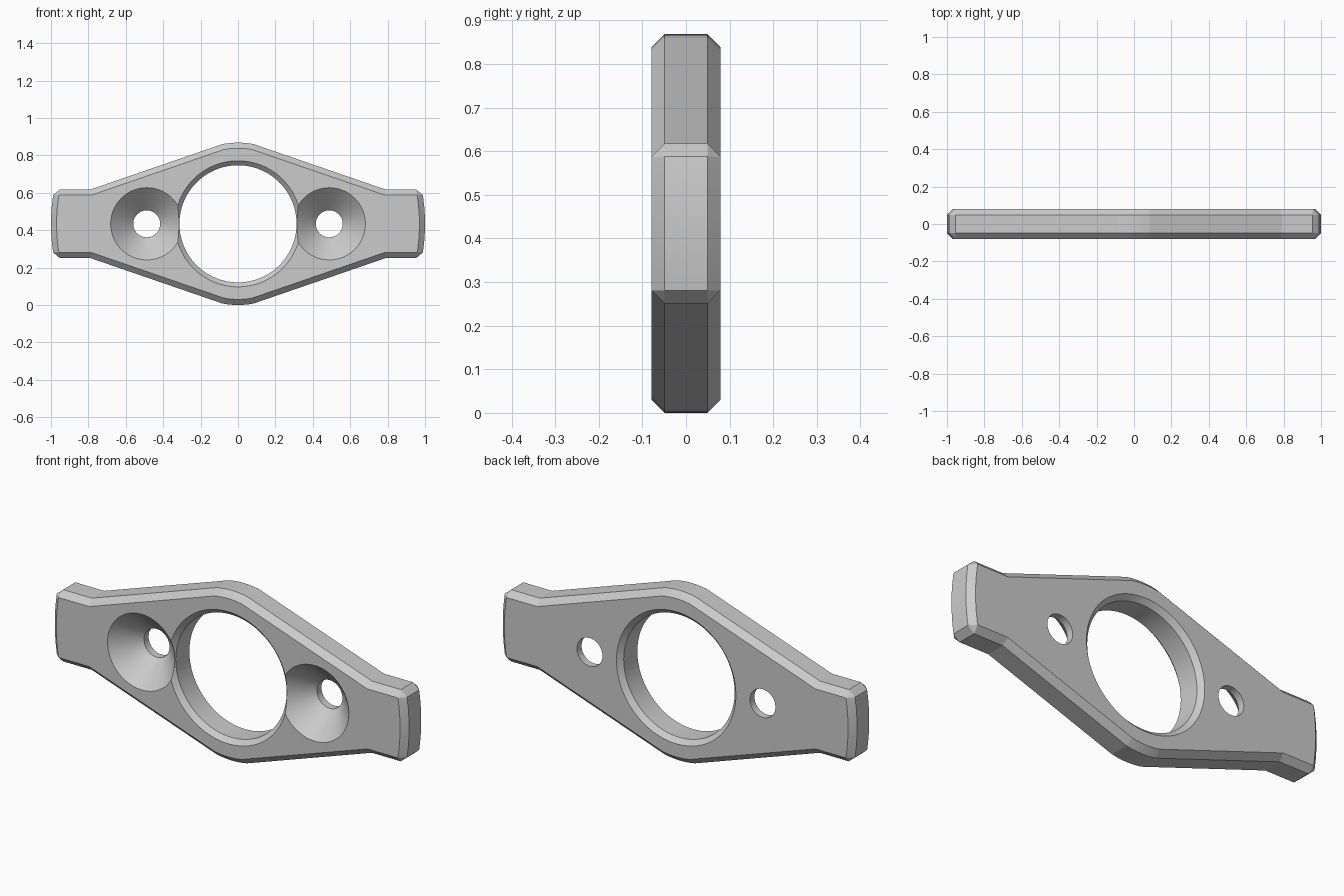
import bpy, bmesh
from math import sin, cos, pi, asin, radians

if "Cube" in bpy.data.objects:
    bpy.data.objects.remove(bpy.data.objects["Cube"])

MID_Z = 0.434
HALF_T = 0.079
CHAMFER = 0.03

metal = bpy.data.materials.new("light grey metal")
metal.use_nodes = True
grey = (0.6, 0.6, 0.6, 1)
metal.diffuse_color = grey
metal.node_tree.nodes["Principled BSDF"].inputs["Base Color"].default_value = grey


def make_object(name, bm, location=(0, 0, 0)):
    bmesh.ops.recalc_face_normals(bm, faces=bm.faces)
    mesh = bpy.data.meshes.new(name)
    bm.to_mesh(mesh)
    bm.free()
    mesh.materials.append(metal)
    obj = bpy.data.objects.new(name, mesh)
    obj.location = location
    bpy.context.collection.objects.link(obj)
    return obj


def lathe_cutter(name, profile, x, steps=128):
    """Solid turned about the y axis from (radius, y) points."""
    bm = bmesh.new()
    rings = [[bm.verts.new((r * cos(2 * pi * i / steps), y, r * sin(2 * pi * i / steps)))
              for i in range(steps)] for r, y in profile]
    for a, b in zip(rings, rings[1:]):
        for i in range(steps):
            j = (i + 1) % steps
            bm.faces.new((a[i], a[j], b[j], b[i]))
    bm.faces.new(rings[0])
    bm.faces.new(rings[-1])
    obj = make_object(name, bm, (x, 0, MID_Z))
    obj.hide_render = True
    obj.hide_viewport = True
    return obj


def arc(radius, start, end, steps):
    return [(radius * cos(start + (end - start) * i / steps),
             radius * sin(start + (end - start) * i / steps)) for i in range(steps + 1)]


# Plate outline: bowed ends, straight tabs, slopes and rounded crown
tab = asin(0.183)
crown = asin(0.085 / MID_Z)
upper = arc(1, 0, tab, 4) + [(0.79, 0.183)] + arc(MID_Z, pi / 2 - crown, pi / 2, 4)
upper += [(-x, z) for x, z in reversed(upper[:-1])]
outline = upper + [(x, -z) for x, z in reversed(upper[1:-1])]

bm = bmesh.new()
face = bm.faces.new([bm.verts.new((x, -HALF_T, z)) for x, z in outline])
extruded = bmesh.ops.extrude_face_region(bm, geom=[face], use_keep_orig=True)["geom"]
bmesh.ops.translate(bm, vec=(0, 2 * HALF_T, 0),
                    verts=[g for g in extruded if isinstance(g, bmesh.types.BMVert)])
plate = make_object("mounting_plate", bm, (0, 0, MID_Z))

# Chamfer on the rim and the tab corners
bevel = plate.modifiers.new("chamfer", "BEVEL")
bevel.width = CHAMFER
bevel.segments = 1
bevel.limit_method = "ANGLE"
bevel.angle_limit = radians(40)
bevel.use_clamp_overlap = False

# Central bore, chamfered both sides, and two countersunk screw holes
sink = [(0.214, -0.1), (0.072, 0.042), (0.072, 0.1)]
cutters = [
    lathe_cutter("bore_cutter", [(0.358, -0.1), (0.313, -0.055), (0.313, 0.055), (0.358, 0.1)], 0),
    lathe_cutter("left_screw_cutter", sink, 0.488),
    lathe_cutter("right_screw_cutter", sink, -0.488),
]
for cutter in cutters:
    cut = plate.modifiers.new(cutter.name, "BOOLEAN")
    cut.operation = "DIFFERENCE"
    cut.solver = "EXACT"
    cut.object = cutter

# Apply the cuts, then smooth the curved walls
bpy.ops.object.select_all(action="DESELECT")
plate.select_set(True)
bpy.context.view_layer.objects.active = plate
for modifier in list(plate.modifiers):
    bpy.ops.object.modifier_apply(modifier=modifier.name)
for cutter in cutters:
    bpy.data.objects.remove(cutter)
bpy.ops.object.shade_smooth_by_angle(angle=radians(6))
